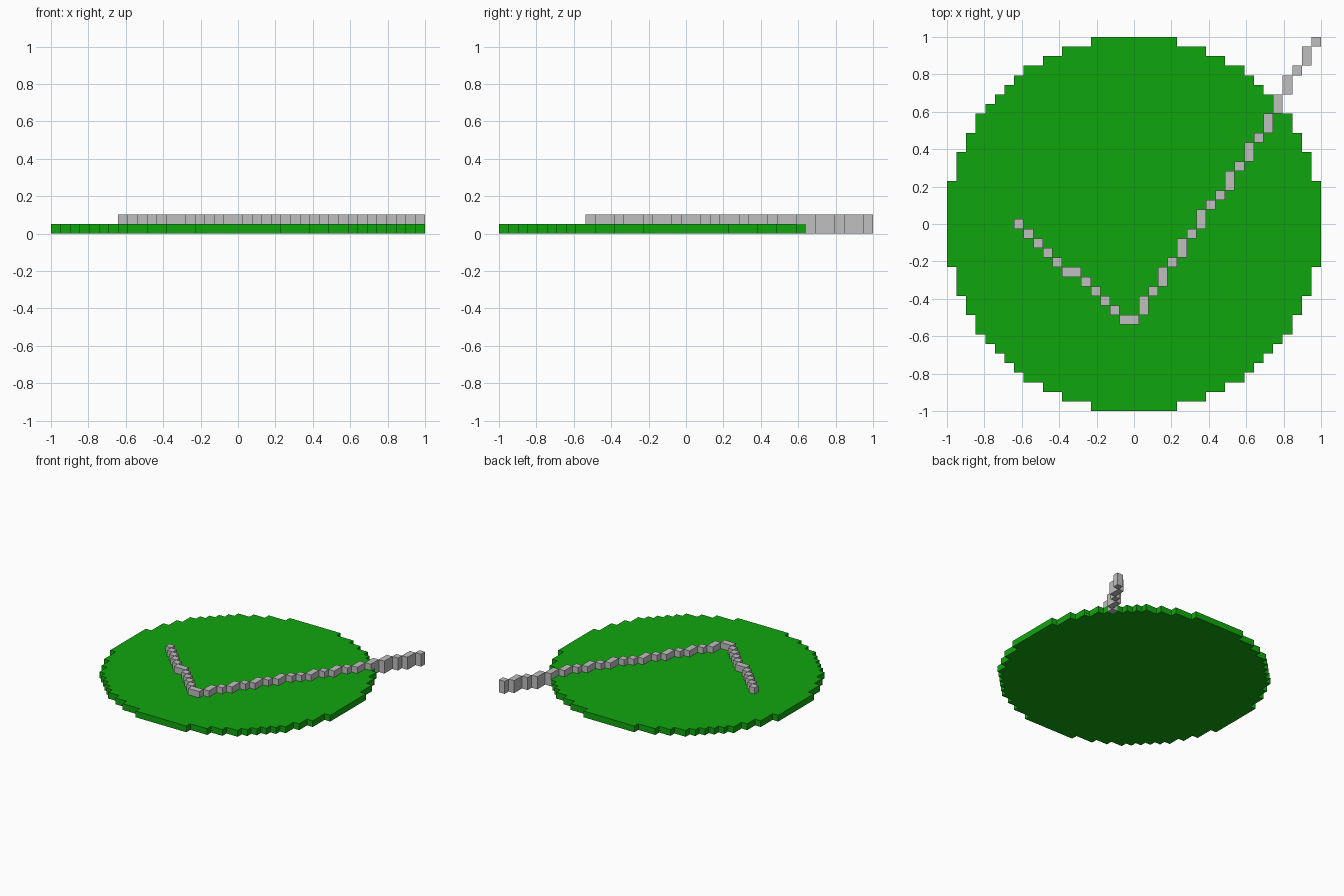
import bpy
import bmesh

if "Cube" in bpy.data.objects:
    bpy.data.objects.remove(bpy.data.objects["Cube"], do_unlink=True)

N = 19                      # cells from the centre cell to the rim
CELL = 2 / (2 * N + 1)      # block size
R2 = (N + 0.5) ** 2         # squared disc radius in cells


def make_material(name, rgb):
    mat = bpy.data.materials.new(name)
    mat.use_nodes = True
    mat.diffuse_color = (*rgb, 1)
    mat.node_tree.nodes["Principled BSDF"].inputs["Base Color"].default_value = (*rgb, 1)
    return mat


def make_object(name, bm, mat):
    bmesh.ops.recalc_face_normals(bm, faces=bm.faces)
    mesh = bpy.data.meshes.new(name)
    bm.to_mesh(mesh)
    bm.free()
    mesh.materials.append(mat)
    obj = bpy.data.objects.new(name, mesh)
    bpy.context.collection.objects.link(obj)
    return obj


def add_prism(bm, outline, z0, z1):
    """Extrude an outline given in cell units from layer z0 up to layer z1."""
    face = bm.faces.new([bm.verts.new((x * CELL, y * CELL, z0 * CELL)) for x, y in outline])
    top = bmesh.ops.extrude_face_region(bm, geom=[face], use_keep_orig=True)
    verts = [g for g in top["geom"] if isinstance(g, bmesh.types.BMVert)]
    bmesh.ops.translate(bm, verts=verts, vec=(0, 0, (z1 - z0) * CELL))


green = make_material("green", (0.005, 0.38, 0.004))
grey = make_material("light grey", (0.52, 0.52, 0.52))

# Stepped disc: right-hand staircase from bottom to top, mirrored for the left
right_side = []
for row in range(-N, N + 1):
    half = max(c for c in range(N + 1) if c * c + row * row <= R2) + 0.5
    if right_side and right_side[-1][0] == half:
        right_side[-1] = (half, row + 0.5)
    else:
        right_side += [(half, row - 0.5), (half, row + 0.5)]
bm = bmesh.new()
add_prism(bm, right_side + [(-x, y) for x, y in reversed(right_side)], 0, 1)
make_object("disc", bm, green)

# Check mark: rows filled in each column, short arm then long arm
columns = [(col, [row]) for col, row in
           enumerate([0, -1, -2, -3, -4, -5, -5, -6, -7, -8, -9, -10], start=-12)]
row = -10
for col, count in enumerate([1, 2, 1, 2, 1, 2, 1, 2, 1, 1, 2, 1, 2, 1, 2, 2, 2, 1, 2, 1]):
    columns.append((col, list(range(row, row + count))))
    row += count

# Blocks rest on the disc, and reach the ground where they pass its rim
bm = bmesh.new()
for col, rows in columns:
    for base in (0, 1):
        run = [r for r in rows if (col * col + r * r <= R2) == bool(base)]
        if run:
            x0, x1, y0, y1 = col - 0.5, col + 0.5, run[0] - 0.5, run[-1] + 0.5
            add_prism(bm, [(x0, y0), (x1, y0), (x1, y1), (x0, y1)], base, 2)
make_object("check_mark", bm, grey)
